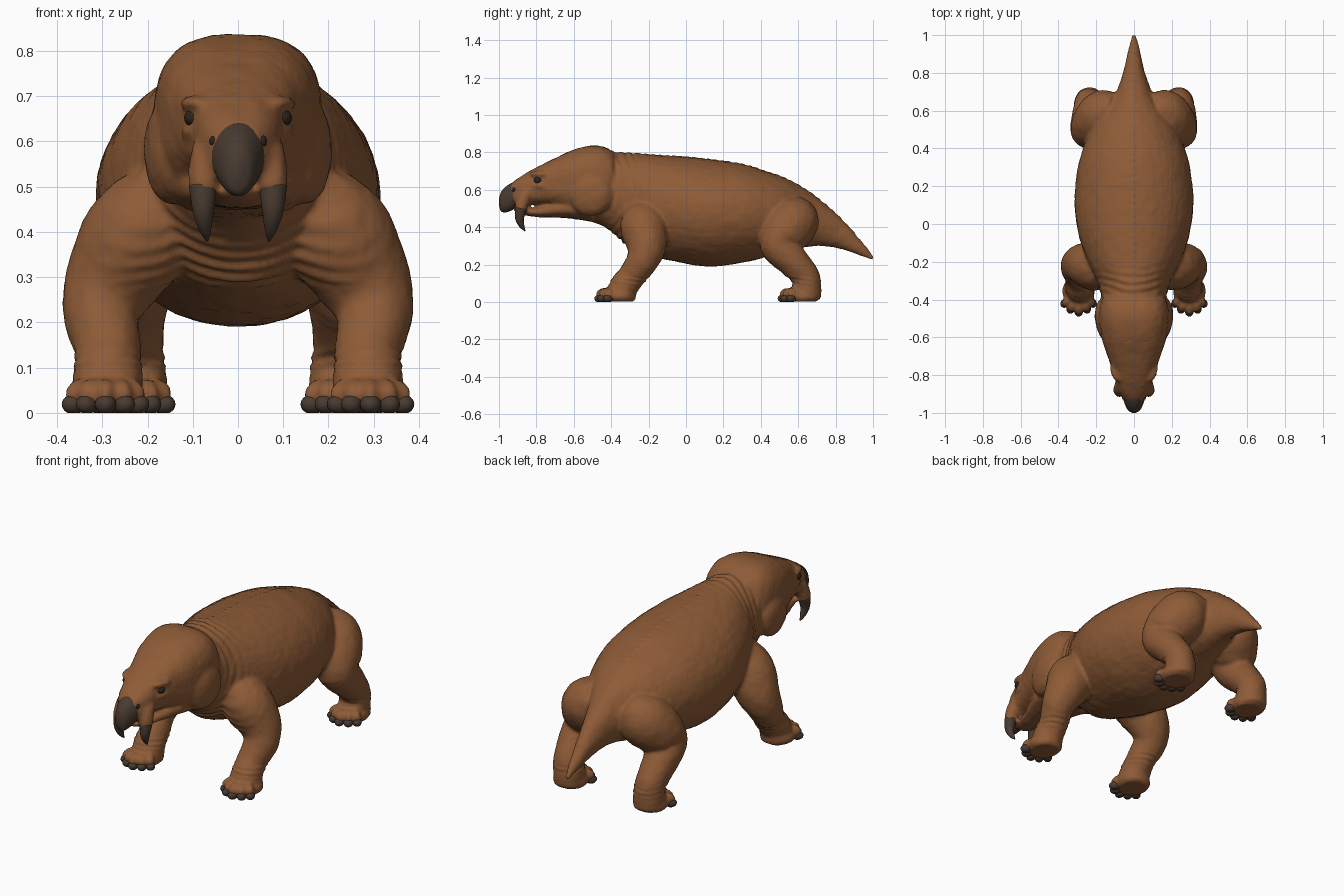
import bpy, bmesh, math
from mathutils import Vector, Matrix, noise

if "Cube" in bpy.data.objects:
    bpy.data.objects.remove(bpy.data.objects["Cube"])


def material(name, rgb):
    m = bpy.data.materials.new(name)
    m.use_nodes = True
    m.diffuse_color = (*rgb, 1)
    bsdf = next(n for n in m.node_tree.nodes if n.type == "BSDF_PRINCIPLED")
    bsdf.inputs["Base Color"].default_value = (*rgb, 1)
    bsdf.inputs["Roughness"].default_value = 0.8
    return m


BROWN = material("brown hide", (0.27, 0.105, 0.038))
HORN = material("dark horn", (0.065, 0.043, 0.03))
DARK = material("eye black", (0.025, 0.017, 0.012))


def smooth_path(points, steps=6):
    """Catmull-Rom interpolation through tuples of any length."""
    pts = [Vector(p) for p in points]
    pts = [pts[0]] + pts + [pts[-1]]
    out = []
    for a, b, c, d in zip(pts, pts[1:], pts[2:], pts[3:]):
        for i in range(steps):
            t = i / steps
            out.append(0.5 * (2 * b + (c - a) * t + (2 * a - 5 * b + 4 * c - d) * t * t
                              + (3 * b - a - 3 * c + d) * t ** 3))
    return out + [pts[-1]]


def skin(bm, rings):
    """Bridge rings of points and cap both ends."""
    rows = [[bm.verts.new(p) for p in ring] for ring in rings]
    n = len(rows[0])
    for a, b in zip(rows, rows[1:]):
        for i in range(n):
            bm.faces.new((a[i], a[(i + 1) % n], b[(i + 1) % n], b[i]))
    bm.faces.new(rows[0][::-1])
    bm.faces.new(rows[-1])


def loft(bm, stations, power=2.0, n=40):
    """Stations along y: (y, bottom, top, half width)."""
    rings = []
    for y, low, high, half in smooth_path(stations):
        ring = []
        for i in range(n):
            c, s = math.cos(math.tau * i / n), math.sin(math.tau * i / n)
            px = math.copysign(abs(c) ** (2 / power), c) * max(half, 0.003)
            pz = math.copysign(abs(s) ** (2 / power), s) * (high - low) / 2
            ring.append((px, y, (low + high) / 2 + pz))
        rings.append(ring)
    skin(bm, rings)


def limb(bm, points, side, n=28):
    """Round tube through (x, y, z, radius)."""
    path = smooth_path(points)
    centres = [Vector((p[0] * side, p[1], p[2])) for p in path]
    rings = []
    for i, c in enumerate(centres):
        axis = (centres[min(i + 1, len(path) - 1)] - centres[max(i - 1, 0)]).normalized()
        u = axis.cross(Vector((0, 1, 0.3))).normalized()
        v = axis.cross(u)
        rings.append([c + path[i][3] * (u * math.cos(math.tau * k / n) + v * math.sin(math.tau * k / n))
                      for k in range(n)])
    skin(bm, rings)


def ball(bm, centre, size, turn=0.0):
    m = Matrix.Translation(centre) @ Matrix.Rotation(turn, 4, "Z") @ Matrix.Diagonal((*size, 1))
    bmesh.ops.create_uvsphere(bm, u_segments=20, v_segments=12, radius=1, matrix=m)


def finish(bm, name, mat):
    bmesh.ops.recalc_face_normals(bm, faces=bm.faces)
    me = bpy.data.meshes.new(name)
    bm.to_mesh(me)
    bm.free()
    me.materials.append(mat)
    ob = bpy.data.objects.new(name, me)
    bpy.context.collection.objects.link(ob)
    bpy.ops.object.select_all(action="DESELECT")
    ob.select_set(True)
    bpy.context.view_layer.objects.active = ob
    bpy.ops.object.shade_smooth()
    return ob


hide, beak, tusks, eyes, nostrils, claws = (bmesh.new() for _ in range(6))

# Torso and tail
loft(hide, [(-.55, .44, .78, .12), (-.45, .41, .80, .16), (-.37, .35, .80, .175), (-.3, .29, .797, .195),
            (-.2, .25, .79, .245), (-.05, .215, .78, .295), (.12, .19, .765, .315), (.3, .21, .738, .297),
            (.42, .24, .702, .262), (.52, .27, .667, .215), (.62, .29, .615, .145), (.7, .30, .56, .095),
            (.8, .29, .475, .058), (.9, .26, .37, .035), (1.0, .222, .25, .012)])
# Skull and lower jaw
loft(hide, [(-.955, .54, .60, .03), (-.93, .515, .635, .055), (-.88, .512, .675, .083), (-.8, .522, .72, .105),
            (-.7, .51, .77, .14), (-.6, .47, .815, .172), (-.5, .45, .837, .186), (-.43, .46, .827, .18),
            (-.385, .50, .79, .155), (-.37, .6, .72, .08)], 2.7)
loft(hide, [(-.92, .487, .502, .025), (-.88, .468, .503, .045), (-.8, .455, .508, .07),
            (-.65, .45, .55, .125), (-.5, .43, .58, .16)], 2.3)
# Beak, hooked down at the tip
loft(beak, [(-1.0, .515, .555, .008), (-.988, .485, .59, .03), (-.96, .48, .62, .046),
            (-.92, .497, .642, .059), (-.895, .52, .63, .055)], 2.1)

for s in (1, -1):
    # Tusk sheath, tusk, brow, cheeks, eye with lower lid, and nostril
    limb(hide, [(.055, -.82, .61, .035), (.07, -.865, .56, .037), (.077, -.885, .488, .032)], s)
    limb(tusks, [(.077, -.882, .5, .031), (.077, -.89, .45, .024), (.073, -.879, .41, .015),
                 (.068, -.86, .38, .003)], s)
    ball(hide, (s * .094, -.785, .684), (.03, .055, .018), -s * .35)
    ball(hide, (s * .1, -.785, .622), (.022, .045, .014), -s * .35)
    ball(hide, (s * .148, -.51, .58), (.058, .12, .12), -s * .15)
    ball(eyes, (s * .1, -.79, .652), (.019, .024, .019))
    ball(nostrils, (s * .053, -.915, .6), (.011, .016, .014))

    # Fore and hind legs
    limb(hide, [(.14, -.23, .46, .11), (.215, -.225, .395, .125), (.275, -.212, .30, .107),
                (.302, -.235, .22, .086), (.288, -.29, .14, .074), (.288, -.335, .08, .077),
                (.288, -.35, .02, .08)], s)
    limb(hide, [(.08, .61, .50, .08), (.15, .585, .44, .13), (.205, .53, .37, .128), (.235, .50, .30, .102),
                (.245, .57, .22, .086), (.24, .638, .14, .075), (.235, .645, .08, .078),
                (.235, .64, .02, .08)], s)

    # Feet with five spread toes each
    for fx, fy in ((.293, -.355), (.235, .625)):
        base = Vector((s * fx, fy, .03))
        ball(hide, base, (.088, .088, .045))
        for k in range(-2, 3):
            a = k * .42
            d = Vector((math.sin(a) * s, -math.cos(a), 0))
            reach = .012 * (2 - abs(k)) / 2
            ball(hide, base + d * (.07 + reach) + Vector((0, 0, .01)), (.025, .046, .036), a * s)
            ball(claws, base + d * (.094 + reach) - Vector((0, 0, .011)), (.0235, .029, .022), a * s)

# Fuse the hide into one skin
body = finish(hide, "hide", BROWN)
remesh = body.modifiers.new("fuse", "REMESH")
remesh.mode = "VOXEL"
remesh.voxel_size = 0.009
relax = body.modifiers.new("relax", "SMOOTH")
relax.factor = 0.5
relax.iterations = 7
for name in ("fuse", "relax"):
    bpy.ops.object.modifier_apply(modifier=name)


def near(value, middle, width):
    return math.exp(-((value - middle) / width) ** 2)


# Neck folds, wrist and ankle wrinkles, spine studs and rough skin
normals = [v.normal.copy() for v in body.data.vertices]
for v, nrm in zip(body.data.vertices, normals):
    x, y, z = v.co
    from_skull = math.hypot(y + .62, z - .64) + .01 * noise.noise(v.co * 9)
    bump = .0045 * near(y, -.32, .07) * near(x, 0, .21) * math.sin(from_skull * 165) * (z > .28)
    if abs(x) > .13 and z < .2:
        bump += .0025 * near(z, .115, .025) * math.sin(z * 260 + y * 40)
    if abs(x) < .01 and nrm.z > .6 and y > -.4:
        bump += .0015 * (1 + math.sin(y * 170))
    bump += .002 * noise.noise(v.co * 20) + .0012 * noise.noise(v.co * 60)
    v.co += nrm * bump
    v.co.z = max(v.co.z, .002)
bpy.ops.object.shade_smooth()

finish(beak, "beak", HORN)
finish(tusks, "tusks", HORN)
finish(eyes, "eyes", DARK)
finish(nostrils, "nostrils", DARK)
claw_ob = finish(claws, "claws", HORN)
for v in claw_ob.data.vertices:
    v.co.z = max(v.co.z, 0)
